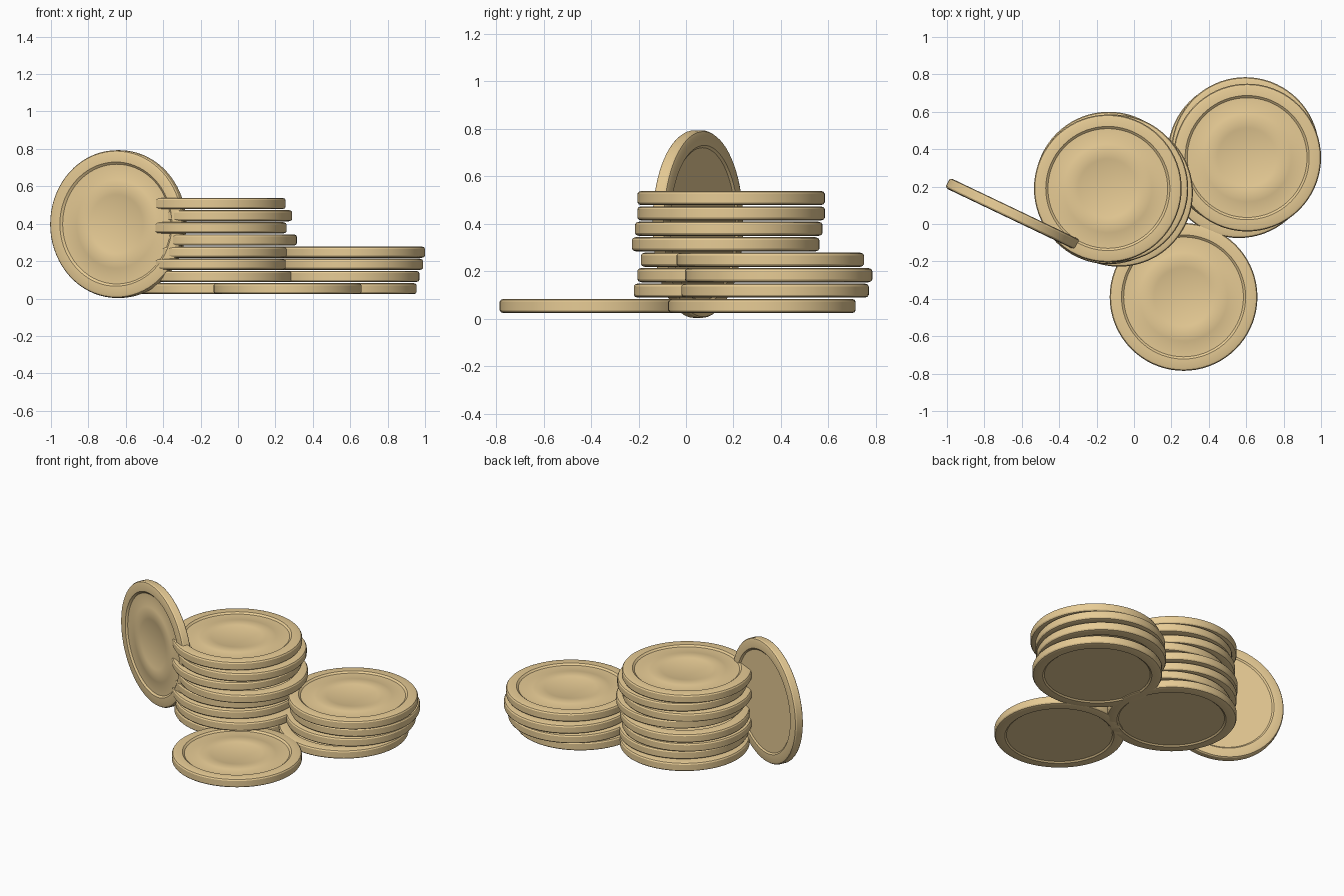
import bpy, bmesh, math

if "Cube" in bpy.data.objects:
    bpy.data.objects.remove(bpy.data.objects["Cube"])

gold = bpy.data.materials.new("pale_gold")
gold.diffuse_color = (0.80, 0.60, 0.30, 1)
gold.use_nodes = True
gold.node_tree.nodes["Principled BSDF"].inputs["Base Color"].default_value = gold.diffuse_color

# Coin half-section (radius, height): recessed back, rounded rim, raised band on the face
PROFILE = [(0, -0.022), (0.322, -0.022), (0.332, -0.030), (0.378, -0.030),
           (0.390, -0.026), (0.395, -0.018), (0.395, 0.018), (0.390, 0.026),
           (0.378, 0.030), (0.332, 0.030), (0.320, 0.020), (0.243, 0.020),
           (0.235, 0.023), (0.161, 0.023), (0.153, 0.020), (0, 0.020)]
SEGMENTS = 72


def coin_mesh():
    bm = bmesh.new()
    rings = []
    for r, z in PROFILE:
        if r == 0:
            rings.append([bm.verts.new((0, 0, z))])
        else:
            rings.append([bm.verts.new((r * math.cos(a), r * math.sin(a), z))
                          for a in (2 * math.pi * i / SEGMENTS for i in range(SEGMENTS))])
    for lo, hi in zip(rings, rings[1:]):
        for i in range(SEGMENTS):
            j = (i + 1) % SEGMENTS
            if len(lo) == 1:
                bm.faces.new((lo[0], hi[j], hi[i]))
            elif len(hi) == 1:
                bm.faces.new((lo[i], lo[j], hi[0]))
            else:
                bm.faces.new((lo[i], lo[j], hi[j], hi[i]))
    bmesh.ops.recalc_face_normals(bm, faces=bm.faces)
    mesh = bpy.data.meshes.new("coin")
    bm.to_mesh(mesh)
    bm.free()
    mesh.materials.append(gold)
    return mesh


def add_coin(name, loc, rot=(0, 0, 0)):
    ob = bpy.data.objects.new(name, coin_mesh())
    ob.location, ob.rotation_euler = loc, rot
    bpy.context.collection.objects.link(ob)
    bpy.ops.object.select_all(action='DESELECT')
    ob.select_set(True)
    bpy.context.view_layer.objects.active = ob
    bpy.ops.object.shade_smooth_by_angle(angle=math.radians(25))


def add_stack(name, centres):
    for i, (x, y) in enumerate(centres):
        add_coin(f"{name}_{i + 1}", (x, y, 0.053 + 0.065 * i))


# Tall and short stacks, each coin slightly shifted
add_stack("tall_stack_coin", [(-0.13, 0.20), (-0.105, 0.175), (-0.14, 0.19), (-0.135, 0.205),
                              (-0.08, 0.167), (-0.135, 0.18), (-0.105, 0.19), (-0.14, 0.19)])
add_stack("short_stack_coin", [(0.56, 0.32), (0.575, 0.375), (0.595, 0.39), (0.605, 0.355)])

# Single coin lying in front
add_stack("front_coin", [(0.265, -0.39)])

# Coin standing on edge against the tall stack, face to the front
add_coin("standing_coin", (-0.64, 0.05, 0.398), (math.radians(90), 0, math.radians(-25.5)))
